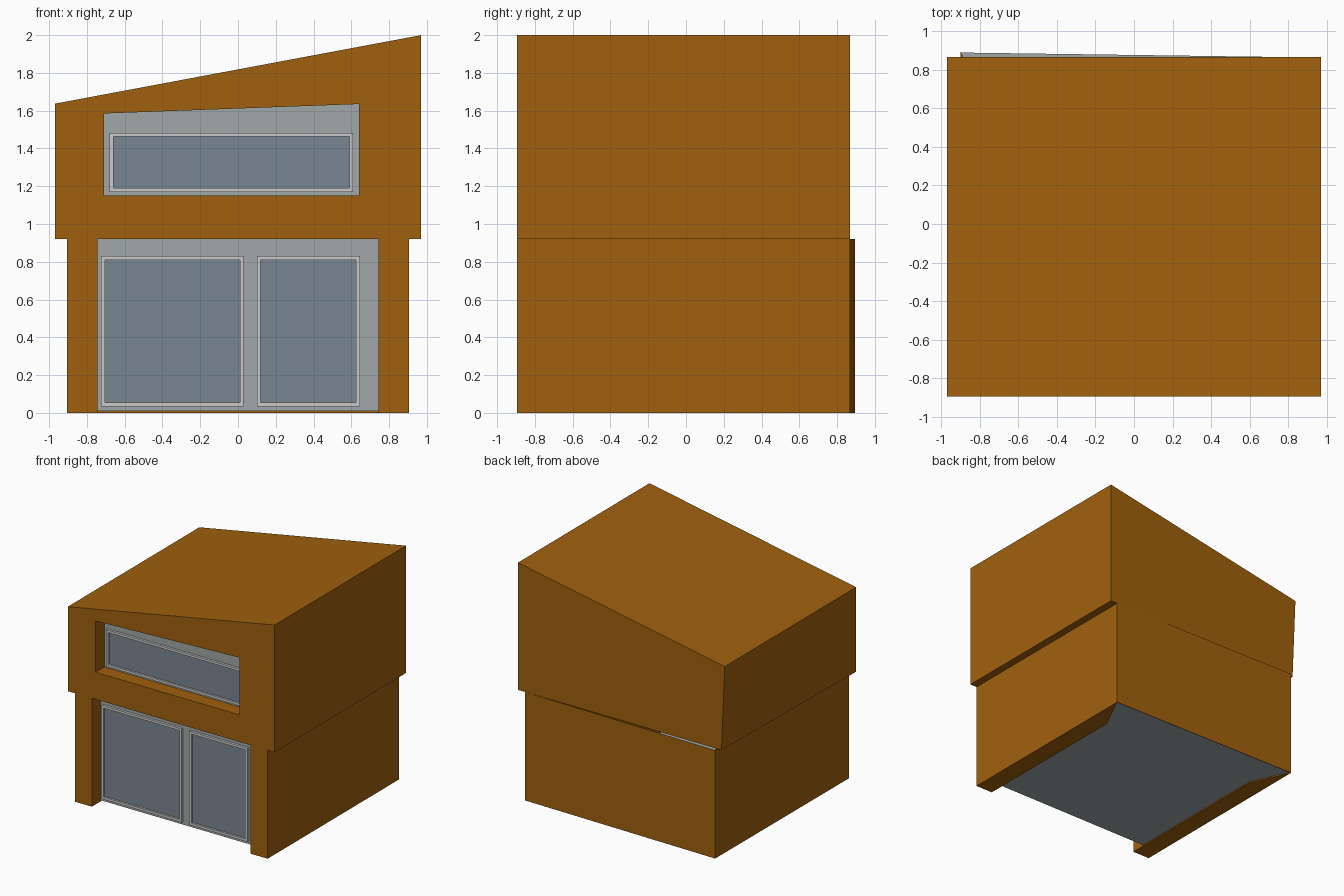
import bpy, bmesh

if "Cube" in bpy.data.objects:
    bpy.data.objects.remove(bpy.data.objects["Cube"])


def material(name, rgb):
    m = bpy.data.materials.new(name)
    m.diffuse_color = (*rgb, 1)
    m.use_nodes = True
    m.node_tree.nodes["Principled BSDF"].inputs["Base Color"].default_value = m.diffuse_color
    return m


BROWN = material("brown cladding", (0.35, 0.118, 0.004))
GREY = material("grey wall", (0.352, 0.395, 0.39))
FRAME = material("light frame", (0.597, 0.584, 0.584))
GLASS = material("blue grey glass", (0.195, 0.24, 0.288))

FRONT, BACK, RECESS = -0.895, 0.867, -0.777
SPLIT = 0.92


def finish(name, bm, mats, recalc=True):
    if recalc:
        bmesh.ops.recalc_face_normals(bm, faces=bm.faces)
    me = bpy.data.meshes.new(name)
    bm.to_mesh(me)
    bm.free()
    for m in mats:
        me.materials.append(m)
    ob = bpy.data.objects.new(name, me)
    bpy.context.collection.objects.link(ob)
    return ob


def sheet(name, pts, mat):
    """One flat face, wound to face outward."""
    bm = bmesh.new()
    bm.faces.new([bm.verts.new(p) for p in pts])
    return finish(name, bm, [mat], recalc=False)


def prism(name, outline, z0, z1, mat):
    """Plan outline extruded upward."""
    bm = bmesh.new()
    f = bm.faces.new([bm.verts.new((x, y, z0)) for x, y in outline])
    up = bmesh.ops.extrude_face_region(bm, geom=[f])["geom"]
    for v in up:
        if isinstance(v, bmesh.types.BMVert):
            v.co.z = z1
    return finish(name, bm, [mat])


def window(name, x0, x1, z0, z1, w=0.02, out=0.02):
    """Raised frame with the glass set back inside it."""
    bm = bmesh.new()

    def loop(inset, y):
        a, b, c, d = x0 + inset, x1 - inset, z0 + inset, z1 - inset
        return [bm.verts.new(p) for p in ((a, y, c), (b, y, c), (b, y, d), (a, y, d))]

    loops = [loop(0, RECESS), loop(0, RECESS - out),
             loop(w, RECESS - out), loop(w, RECESS - 0.004)]
    for p, q in zip(loops, loops[1:]):
        for i in range(4):
            j = (i + 1) % 4
            bm.faces.new((p[i], p[j], q[j], q[i]))
    pane = bm.faces.new(loops[-1])
    pane.material_index = 1
    finish(name, bm, [FRAME, GLASS])


# Upper storey: sloping box with a window opening cut through the front
bm = bmesh.new()
V = lambda pts: [bm.verts.new(p) for p in pts]
corner = [(-0.97, SPLIT), (0.97, SPLIT), (0.97, 2.0), (-0.97, 1.637)]
opening = [(-0.71, 1.15), (0.64, 1.15), (0.64, 1.635), (-0.71, 1.585)]
front = V((x, FRONT, z) for x, z in corner)
back = V((x, BACK, z) for x, z in corner)
back[0].co.x = -0.94
hole = V((x, FRONT, z) for x, z in opening)
deep = V((x, RECESS, z) for x, z in opening)
for p, q in ((front, back), (front, hole), (hole, deep)):
    for i in range(4):
        j = (i + 1) % 4
        bm.faces.new((p[i], p[j], q[j], q[i]))
bm.faces.new(back)
panel = bm.faces.new(deep)
panel.material_index = 1
finish("upper_storey", bm, [BROWN, GREY])

# Lower side walls, mitred at the back
prism("right_wall", [(0.745, FRONT), (0.905, FRONT), (0.905, 0.867), (0.745, 0.55)],
      0, SPLIT, BROWN)
prism("left_wall", [(-0.905, FRONT), (-0.745, FRONT), (-0.745, 0.55), (-0.9, 0.895)],
      0, SPLIT, BROWN)

# Lower back wall, slightly skewed
sheet("back_wall", [(0.905, 0.867, 0), (-0.9, 0.895, 0),
                    (-0.9, 0.895, SPLIT), (0.905, 0.867, SPLIT)], BROWN)

# Grey floor and recessed front wall of the lower storey
sheet("floor", [(-0.745, RECESS, 0.01), (-0.745, 0.55, 0.01), (-0.9, 0.89, 0.01),
                (0.9, 0.865, 0.01), (0.745, 0.55, 0.01), (0.745, RECESS, 0.01)], GREY)
sheet("lower_front_wall", [(-0.745, RECESS, 0.01), (0.745, RECESS, 0.01),
                           (0.745, RECESS, SPLIT), (-0.745, RECESS, SPLIT)], GREY)

# Windows
window("large_window", -0.725, 0.03, 0.035, 0.83)
window("small_window", 0.10, 0.645, 0.035, 0.83)
window("upper_window", -0.68, 0.61, 1.17, 1.482)
